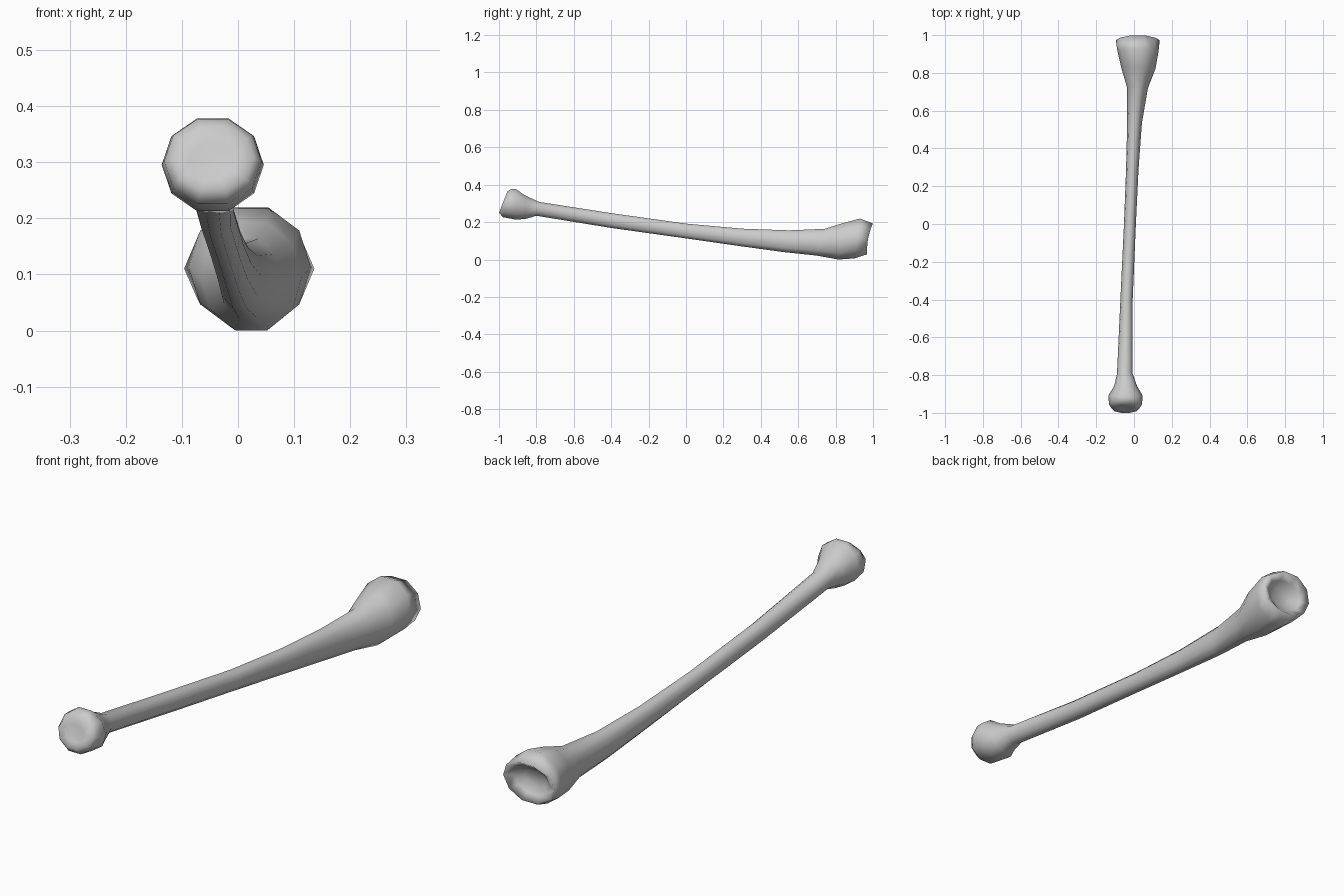
import bpy, bmesh
from math import sin, cos, pi

SIDES = 10

# Cross-sections: y and z of the top, y and z of the bottom, left x, right x, inward bow of the sides
RINGS = [
    (-0.965, 0.335, -0.985, 0.272, -0.088, -0.005, 0),    # shallow dish of the small end
    (-0.955, 0.366, -1.000, 0.252, -0.118, 0.028, 0),     # small end rim
    (-0.935, 0.379, -0.978, 0.228, -0.132, 0.042, 0),
    (-0.912, 0.380, -0.905, 0.215, -0.136, 0.046, 0),
    (-0.860, 0.345, -0.855, 0.220, -0.105, 0.016, 0),
    (-0.785, 0.310, -0.800, 0.236, -0.090, -0.007, 0),    # shaft
    (-0.400, 0.250, -0.400, 0.171, -0.072, -0.007, 0),
    (0.000, 0.194, 0.000, 0.115, -0.053, 0.010, 0),
    (0.300, 0.167, 0.280, 0.075, -0.042, 0.024, 0),
    (0.550, 0.158, 0.520, 0.042, -0.036, 0.042, 0),
    (0.740, 0.166, 0.700, 0.023, -0.036, 0.074, 0),       # flare of the big end
    (0.830, 0.194, 0.815, 0.002, -0.066, 0.114, 0),
    (0.930, 0.221, 0.900, 0.008, -0.088, 0.130, 0),
    (1.000, 0.195, 0.970, 0.030, -0.096, 0.136, 0.012),   # big end rim
    (0.965, 0.172, 0.945, 0.055, -0.062, 0.102, 0.0),     # socket
    (0.935, 0.145, 0.930, 0.085, -0.030, 0.068, 0),
]


def ring(bm, yt, zt, yb, zb, x0, x1, bow):
    verts = []
    for i in range(SIDES):
        a = 2 * pi * i / SIDES
        h = sin(a) / sin(2 * pi / 5)
        verts.append(bm.verts.new((
            (x0 + x1) / 2 + (x1 - x0) / 2 * cos(a),
            (yt + yb) / 2 + (yt - yb) / 2 * h - bow * cos(a) ** 2,
            (zt + zb) / 2 + (zt - zb) / 2 * h)))
    return verts


# Long bone lofted through the sections
bm = bmesh.new()
loops = [ring(bm, *r) for r in RINGS]
for a, b in zip(loops, loops[1:]):
    for i in range(SIDES):
        j = (i + 1) % SIDES
        bm.faces.new((a[i], a[j], b[j], b[i]))

# Close both ends
bm.faces.new(loops[0])
bm.faces.new(loops[-1])
bmesh.ops.recalc_face_normals(bm, faces=bm.faces)
for f in bm.faces:
    f.smooth = True

mesh = bpy.data.meshes.new("long_bone")
bm.to_mesh(mesh)
bm.free()
bone = bpy.data.objects.new("long_bone", mesh)
bpy.context.collection.objects.link(bone)
zmin = min(v.co.z for v in mesh.vertices)
bone.location.z = -zmin
